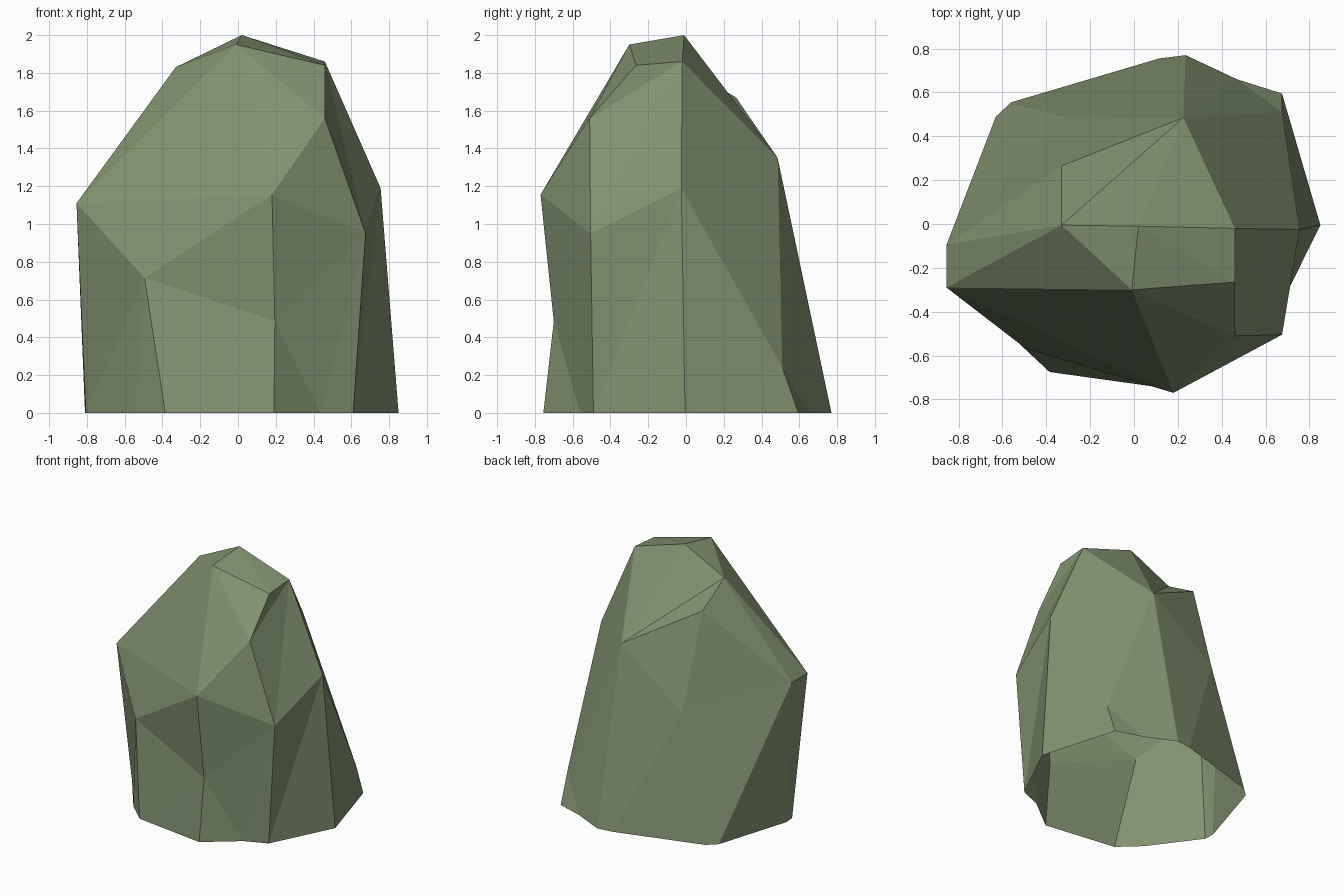
import bpy
import bmesh

default_cube = bpy.data.objects.get("Cube")
if default_cube:
    bpy.data.objects.remove(default_cube, do_unlink=True)

# Moss green stone material
stone = bpy.data.materials.new("moss_green_stone")
stone.use_nodes = True
color = (0.22, 0.29, 0.16, 1.0)
stone.diffuse_color = color
shader = stone.node_tree.nodes["Principled BSDF"]
shader.inputs["Base Color"].default_value = color
shader.inputs["Roughness"].default_value = 0.9

# Ground outline, counter-clockwise, lettered a to n
outline = [(0.85, -0.005), (0.675, 0.595), (0.47, 0.66), (0.235, 0.77),
           (0.115, 0.755), (-0.56, 0.555), (-0.63, 0.49), (-0.81, -0.09),
           (-0.805, -0.17), (-0.54, -0.53), (-0.385, -0.675),
           (0.19, -0.755), (0.44, -0.56), (0.61, -0.49)]
corners = {letter: (x, y, 0) for letter, (x, y) in zip("abcdefghijklmn", outline)}

# Chiselled corners of the boulder
corners.update(
    peak=(0.02, -0.01, 2.0),
    brow=(-0.01, -0.30, 1.95),
    crown_right=(-0.33, -0.005, 1.83),
    crown_left=(0.46, -0.02, 1.86),
    brow_left=(0.46, -0.265, 1.84),
    cheek_left=(0.46, -0.51, 1.56),
    ledge=(-0.33, 0.265, 1.67),
    nape=(0.225, 0.485, 1.35),
    shoulder_right=(-0.855, -0.29, 1.11),
    shoulder_back=(-0.855, -0.095, 1.11),
    shoulder_left=(0.755, -0.025, 1.19),
    chin=(0.18, -0.77, 1.155),
    chest_right=(-0.495, -0.567, 0.715),
    chest=(0.195, -0.70, 0.485),
    chest_left=(0.675, -0.505, 0.95),
    back=(-0.31, 0.488, 0.95),
    heel=(0.675, 0.51, 0.24),
)

# Facets as fans: each hub corner with the path of neighbours around it
fans = {
    "peak": "crown_right brow brow_left crown_left nape crown_right",
    "crown_right": "nape ledge shoulder_back shoulder_right brow",
    "brow": "shoulder_right chin cheek_left brow_left",
    "crown_left": "brow_left cheek_left chest_left",
    "back": "nape d e f g shoulder_back ledge nape",
    "nape": "crown_left shoulder_left heel c d",
    "heel": "shoulder_left a b c",
    "shoulder_left": "crown_left chest_left n a",
    "chest_left": "cheek_left chin chest m n",
    "chest": "chin chest_right k l m",
    "chest_right": "chin shoulder_right i j k",
    "shoulder_right": "shoulder_back h i",
    "shoulder_back": "g h",
}

# Boulder shell, open underneath
bm = bmesh.new()
verts = {name: bm.verts.new(point) for name, point in corners.items()}
for hub, path in fans.items():
    names = path.split()
    for first, second in zip(names, names[1:]):
        bm.faces.new((verts[hub], verts[first], verts[second]))

mesh = bpy.data.meshes.new("boulder")
bm.to_mesh(mesh)
bm.free()
mesh.materials.append(stone)
boulder = bpy.data.objects.new("boulder", mesh)
bpy.context.collection.objects.link(boulder)
